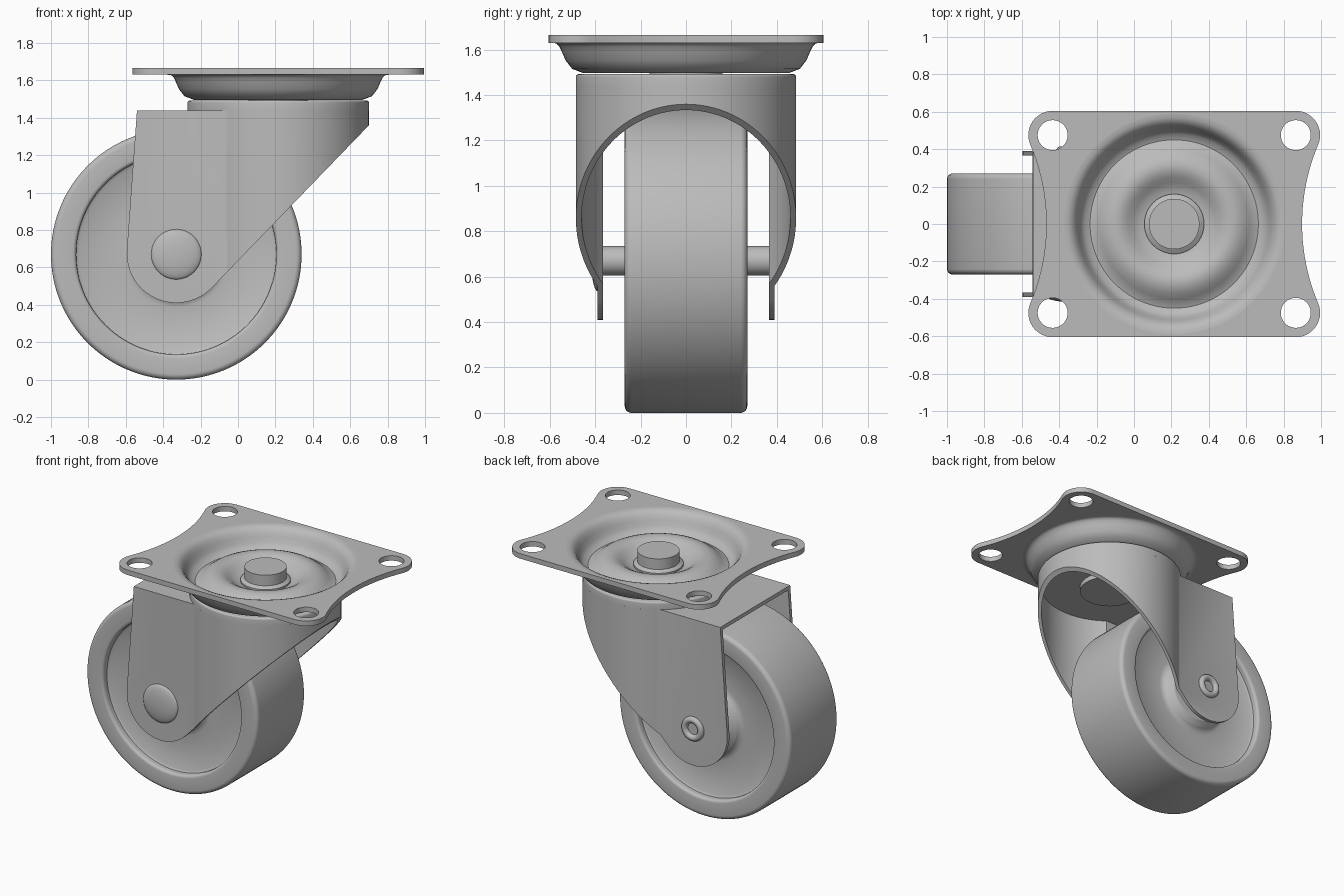
import bpy, bmesh, math
from mathutils import Matrix, Vector

if "Cube" in bpy.data.objects:
    bpy.data.objects.remove(bpy.data.objects["Cube"], do_unlink=True)

grey = bpy.data.materials.new("plain grey")
grey.use_nodes = True
COLOUR = (0.5, 0.5, 0.5, 1)
grey.diffuse_color = COLOUR
grey.node_tree.nodes["Principled BSDF"].inputs["Base Color"].default_value = COLOUR

AXLE = Vector((-0.33, 0, 0.67))      # wheel centre
PIVOT_X = 0.215                      # swivel axis
SWIVEL_R, LEG_Y, SHEET = 0.485, 0.39, 0.025
ALONG_Y = Matrix.Rotation(-math.pi / 2, 4, 'X')   # local z becomes +y


def finish(name, bm, angle=35):
    bmesh.ops.recalc_face_normals(bm, faces=bm.faces)
    mesh = bpy.data.meshes.new(name)
    bm.to_mesh(mesh)
    bm.free()
    mesh.materials.append(grey)
    ob = bpy.data.objects.new(name, mesh)
    bpy.context.collection.objects.link(ob)
    smooth(ob, angle)
    return ob


def select(ob):
    bpy.ops.object.select_all(action='DESELECT')
    ob.select_set(True)
    bpy.context.view_layer.objects.active = ob


def smooth(ob, angle=35):
    select(ob)
    bpy.ops.object.shade_smooth_by_angle(angle=math.radians(angle))


def apply(ob, kind, **settings):
    mod = ob.modifiers.new(kind.title(), kind)
    for key, value in settings.items():
        setattr(mod, key, value)
    select(ob)
    bpy.ops.object.modifier_apply(modifier=mod.name)


def cut(ob, tool, operation='DIFFERENCE'):
    apply(ob, 'BOOLEAN', operation=operation, object=tool, solver='EXACT')
    bpy.data.objects.remove(tool, do_unlink=True)


def prism(name, points, direction):
    """Extrude a closed loop of 3D points."""
    bm = bmesh.new()
    face = bm.faces.new([bm.verts.new(p) for p in points])
    grown = bmesh.ops.extrude_face_region(bm, geom=[face])['geom']
    bmesh.ops.translate(bm, vec=direction, verts=[v for v in grown if isinstance(v, bmesh.types.BMVert)])
    return finish(name, bm)


def lathe(name, profile, matrix, steps=96, angle=35):
    """Spin (radius, height) points around local z."""
    bm = bmesh.new()
    verts = [bm.verts.new((r, 0, h)) for r, h in profile]
    edges = [bm.edges.new(pair) for pair in zip(verts, verts[1:])]
    bmesh.ops.spin(bm, geom=verts + edges, axis=(0, 0, 1), cent=(0, 0, 0),
                   angle=math.tau, steps=steps)
    bmesh.ops.remove_doubles(bm, verts=bm.verts, dist=1e-5)
    bm.transform(matrix)
    return finish(name, bm, angle)


def arc(cx, cy, r, start, end, n):
    """Points on an arc, angles in degrees."""
    turns = [math.radians(start + (end - start) * i / n) for i in range(n + 1)]
    return [(cx + r * math.cos(t), cy + r * math.sin(t)) for t in turns]


# Wheel: rounded tread, recessed web and filleted hub, mirrored across its middle
half = [(0, 0.265)] + arc(0.19, 0.245, 0.02, 90, 30, 3) + arc(0.285, 0.275, 0.06, 210, 270, 6)
half += [(0.52, 0.215), (0.535, 0.225), (0.535, 0.25)] + arc(0.555, 0.25, 0.02, 180, 90, 4)
half += arc(0.64, 0.24, 0.03, 90, 0, 6)
wheel = half + [(r, -h) for r, h in reversed(half)]
lathe("wheel", wheel, Matrix.Translation(AXLE) @ ALONG_Y, 128)

# Axle with a shallow domed head in front and a rolled eyelet behind
at_axle = Matrix.Translation(AXLE) @ ALONG_Y
lathe("axle", [(0, -0.38), (0.065, -0.38), (0.065, 0.38), (0, 0.38)], at_axle, 48)
dome = [(0.135 * math.cos(t * math.pi / 16), -0.388 - 0.03 * math.sin(t * math.pi / 16)) for t in range(9)]
lathe("axle_dome", dome, at_axle, 48, 60)
eyelet = [(0.085, 0.385)] + arc(0.063, 0.393, 0.022, 0, 180, 8) + [(0.038, 0.375), (0, 0.375)]
lathe("axle_eyelet", eyelet, at_axle, 48)


# Fork: bent sheet shell, rounded at the swivel and straight along the legs
def fork_plan(radius, half_width, back, low, top):
    reach = math.degrees(math.acos(-math.sqrt(radius ** 2 - half_width ** 2) / radius))
    outline = arc(PIVOT_X, 0, radius, -reach, reach, 80) + [(back, half_width), (back, -half_width)]
    return prism("fork", [(x, y, low) for x, y in outline], (0, 0, top - low))


TOP = 1.44
fork = fork_plan(SWIVEL_R, LEG_Y, -0.7, 0.2, TOP)
cut(fork, fork_plan(SWIVEL_R - SHEET, LEG_Y - SHEET, -0.9, 0.1, TOP - SHEET))
side = [(-0.54, TOP + 0.1), (-0.54, TOP)] + arc(AXLE.x, AXLE.z + 0.005, 0.265, 176, 316, 24)
side += [(0.71, 1.37), (0.71, TOP + 0.1)]
cut(fork, prism("side_shape", [(x, -0.8, z) for x, z in side], (0, 1.6, 0)), 'INTERSECT')
fork.name = "fork"
smooth(fork)

# Raised swivel cap on the fork
at_pivot = Matrix.Translation((PIVOT_X, 0, 0))
cap = [(0, TOP - 0.01), (SWIVEL_R - SHEET, TOP - 0.01), (SWIVEL_R, TOP)]
cap += arc(SWIVEL_R - 0.012, 1.48, 0.012, 0, 90, 4) + [(0, 1.492)]
lathe("swivel_cap", cap, at_pivot)

# Mounting plate: rounded corners, hollowed ends, bolt holes
CORNER_X, CORNER_Y, CORNER_R, HOLLOW_R = 0.65, 0.475, 0.13, 1.09
hollow_x = math.sqrt((HOLLOW_R + CORNER_R) ** 2 - CORNER_Y ** 2)
tilt = math.degrees(math.atan2(CORNER_Y, hollow_x))
right = arc(CORNER_X + hollow_x, 0, HOLLOW_R, 180, 180 - tilt, 10)
right += arc(CORNER_X, CORNER_Y, CORNER_R, -tilt, 90, 14)[1:]
upper = right + [(-x, y) for x, y in reversed(right)]
outline = upper + [(x, -y) for x, y in reversed(upper[1:-1])]
LOW, HIGH, BOWL_R = 1.63, 1.665, 0.59
plate = prism("mounting_plate", [(x + PIVOT_X, y, LOW) for x, y in outline], (0, 0, HIGH - LOW))
holes = [(sx * CORNER_X, sy * CORNER_Y, 0.08) for sx in (-1, 1) for sy in (-1, 1)]
for x, y, r in holes + [(0, 0, BOWL_R)]:
    ring = arc(x + PIVOT_X, y, r, 0, 360, 96)[:-1]
    cut(plate, prism("hole", [(a, b, 1.5) for a, b in ring], (0, 0, 0.3)))
smooth(plate)

# Pressed bowl with a raised ring around the rivet
bowl_profile = [(BOWL_R, HIGH), (0.57, 1.663), (0.55, 1.655), (0.53, 1.635), (0.515, 1.605),
                (0.5, 1.57), (0.48, 1.543), (0.45, 1.531), (0.425, 1.54), (0.4, 1.56),
                (0.37, 1.582), (0.34, 1.595), (0.31, 1.6), (0.28, 1.595), (0.25, 1.58),
                (0.22, 1.558), (0.19, 1.54), (0.16, 1.533)]
bowl = lathe("swivel_bowl", bowl_profile, at_pivot)
bowl.data.update()
if bowl.data.polygons[0].normal.z < 0:
    bowl.data.flip_normals()
apply(bowl, 'SOLIDIFY', thickness=HIGH - LOW, offset=-1)
smooth(bowl)

# King rivet through the swivel
rivet = [(0, 1.38), (0.2, 1.38), (0.2, 1.43), (0.16, 1.43), (0.16, 1.545), (0.135, 1.56),
         (0.135, 1.635), (0, 1.635)]
lathe("king_rivet", rivet, at_pivot, 64)
